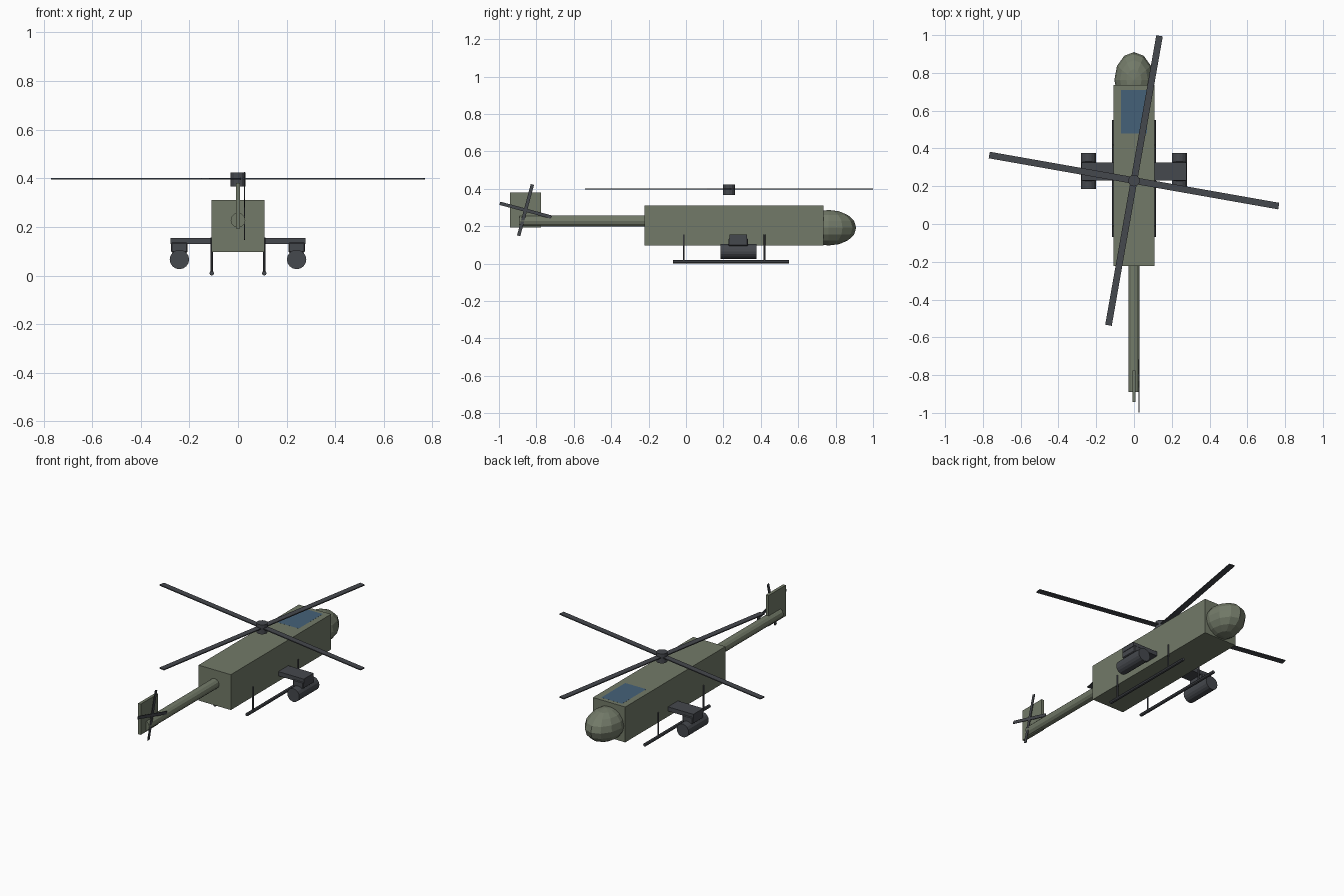
import bpy, bmesh
from math import pi, radians
from mathutils import Matrix, Vector

if "Cube" in bpy.data.objects:
    bpy.data.objects.remove(bpy.data.objects["Cube"])


def material(name, rgb):
    m = bpy.data.materials.new(name)
    m.diffuse_color = (*rgb, 1)
    m.use_nodes = True
    m.node_tree.nodes["Principled BSDF"].inputs["Base Color"].default_value = m.diffuse_color
    return m


GREEN = material("olive", (0.17, 0.195, 0.14))
DARK = material("dark_metal", (0.06, 0.065, 0.075))
GLASS = material("glass", (0.06, 0.12, 0.19))


def finish(bm, name, mat):
    bmesh.ops.recalc_face_normals(bm, faces=bm.faces)
    me = bpy.data.meshes.new(name)
    bm.to_mesh(me)
    bm.free()
    me.materials.append(mat)
    ob = bpy.data.objects.new(name, me)
    bpy.context.collection.objects.link(ob)
    return ob


def box(name, mat, centre, size, rot=Matrix()):
    bm = bmesh.new()
    bmesh.ops.create_cube(bm, size=1, matrix=Matrix.Translation(centre) @ rot @ Matrix.Diagonal((*size, 1)))
    return finish(bm, name, mat)


def span(name, mat, x, y, z):
    return box(name, mat, [(a + b) / 2 for a, b in (x, y, z)], [b - a for a, b in (x, y, z)])


def rod(name, mat, a, b, r, sides):
    a, b = Vector(a), Vector(b)
    d = b - a
    rot = d.to_track_quat('Z', 'Y').to_matrix().to_4x4()
    bm = bmesh.new()
    bmesh.ops.create_cone(bm, cap_ends=True, segments=sides, radius1=r, radius2=r, depth=d.length,
                          matrix=Matrix.Translation((a + b) / 2) @ rot)
    return finish(bm, name, mat)


# Fuselage, nose and flush canopy glass
span("fuselage", GREEN, (-0.108, 0.108), (-0.223, 0.735), (0.096, 0.31))
bm = bmesh.new()
bmesh.ops.create_uvsphere(bm, u_segments=12, v_segments=8, radius=1,
                          matrix=Matrix.Translation((0, 0.763, 0.192)) @ Matrix.Diagonal((0.104, 0.147, 0.095, 1)))
finish(bm, "nose", GREEN)
span("canopy", GLASS, (-0.07, 0.07), (0.48, 0.71), (0.2, 0.3103))

# Tail boom and fin
rod("tail_boom", GREEN, (0, -0.2, 0.228), (0, -0.89, 0.228), 0.03, 12)
span("tail_fin", GREEN, (-0.009, 0.009), (-0.942, -0.776), (0.194, 0.38))

# Main rotor
rod("rotor_hub", DARK, (0, 0.23, 0.366), (0, 0.23, 0.423), 0.031, 12)
for i in range(2):
    box(f"rotor_blade_{i}", DARK, (0, 0.23, 0.399), (1.556, 0.035, 0.006),
        Matrix.Rotation(radians(-10) + i * pi / 2, 4, 'Z'))

# Tail rotor
for i in range(2):
    box(f"tail_rotor_blade_{i}", DARK, (0.027, -0.858, 0.286), (0.004, 0.018, 0.284),
        Matrix.Rotation(radians(-15) + i * pi / 2, 4, 'X'))

# Landing skids, stub wings, pylons and pods on both sides
for side, s in (("left", -1), ("right", 1)):
    x = 0.108 * s
    rod(f"{side}_skid", DARK, (x, -0.07, 0.0095), (x, 0.55, 0.0095), 0.0095, 8)
    for j, y in enumerate((-0.012, 0.42)):
        rod(f"{side}_skid_strut_{j}", DARK, (x, y, 0.01), (x, y, 0.157), 0.005, 8)
    box(f"{side}_stub_wing", DARK, (0.18 * s, 0.279, 0.142), (0.196, 0.095, 0.026))
    pylon = box(f"{side}_pylon", DARK, (0.241 * s, 0.279, 0.115), (0.068, 0.104, 0.04))
    bev = pylon.modifiers.new("bevel", 'BEVEL')
    bev.width = 0.004
    bev.segments = 1
    rod(f"{side}_pod", DARK, (0.241 * s, 0.184, 0.066), (0.241 * s, 0.376, 0.066), 0.04, 16)
